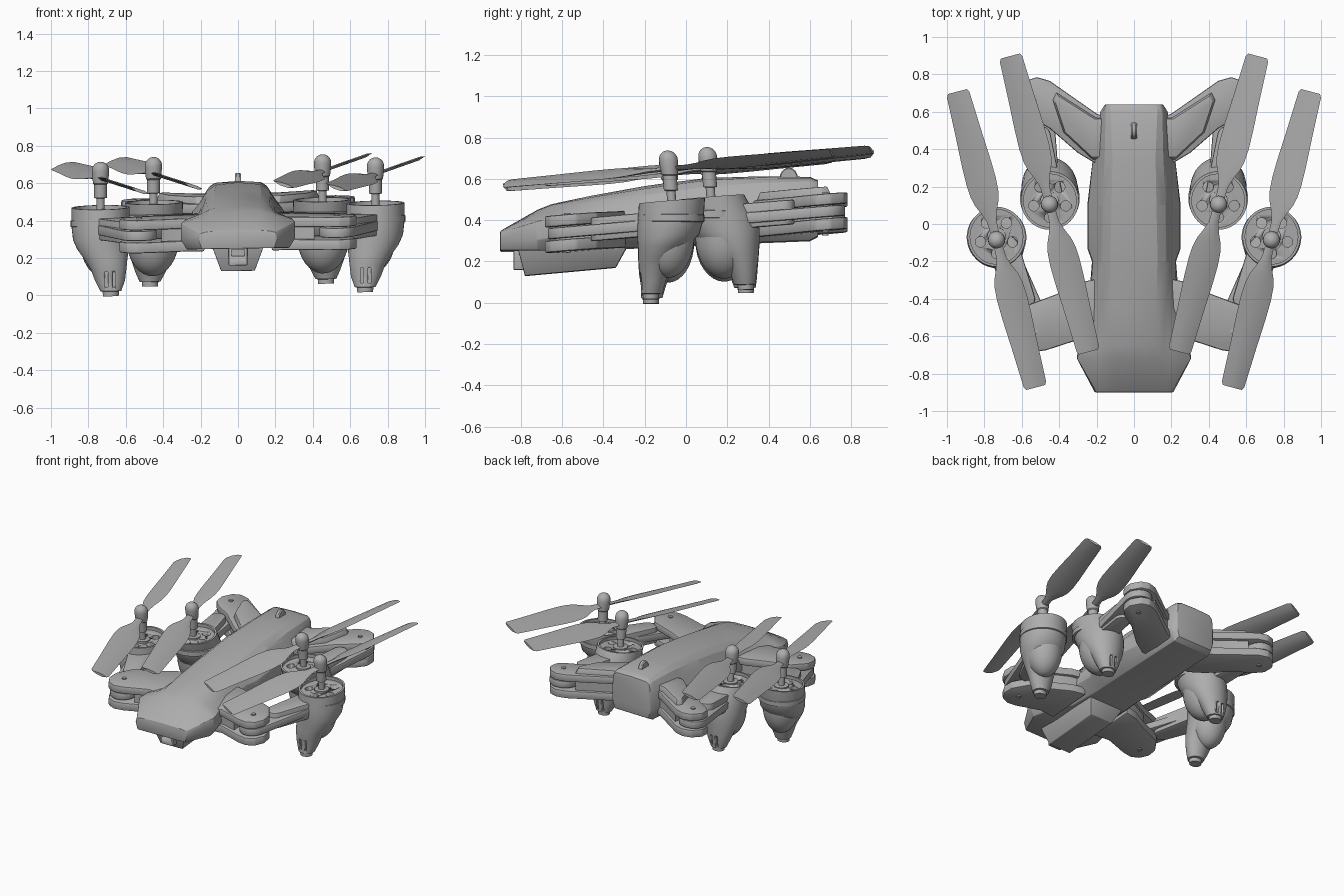
import bpy, bmesh, math
from mathutils import Vector

if "Cube" in bpy.data.objects:
    bpy.data.objects.remove(bpy.data.objects["Cube"], do_unlink=True)

grey = bpy.data.materials.new("matte grey")
grey.use_nodes = True
grey.diffuse_color = (0.42, 0.42, 0.42, 1)
grey.node_tree.nodes["Principled BSDF"].inputs["Base Color"].default_value = (0.42, 0.42, 0.42, 1)
PITCH, ROLL = 0.08, 0.016      # the craft sits slightly nose down and leaning
parts = []


def finish(name, bm, bevel=0.0, angle=32):
    """Turn a bmesh into a shaded object, with an optional rounded edge."""
    bmesh.ops.recalc_face_normals(bm, faces=bm.faces[:])
    me = bpy.data.meshes.new(name)
    bm.to_mesh(me)
    bm.free()
    ob = bpy.data.objects.new(name, me)
    bpy.context.collection.objects.link(ob)
    me.materials.append(grey)
    bpy.ops.object.select_all(action='DESELECT')
    ob.select_set(True)
    bpy.context.view_layer.objects.active = ob
    if bevel:
        mod = ob.modifiers.new("bevel", 'BEVEL')
        mod.width, mod.segments, mod.limit_method = bevel, 2, 'ANGLE'
        bpy.ops.object.modifier_apply(modifier=mod.name)
    bpy.ops.object.shade_smooth_by_angle(angle=math.radians(angle))
    parts.append(ob)
    return ob


def loft(name, rings, bevel=0.0, angle=32):
    """Skin a list of closed rings and cap both ends."""
    bm = bmesh.new()
    vs = [[bm.verts.new(p) for p in ring] for ring in rings]
    n = len(vs[0])
    for a, b in zip(vs, vs[1:]):
        for i in range(n):
            bm.faces.new((a[i], a[(i + 1) % n], b[(i + 1) % n], b[i]))
    bm.faces.new(vs[0])
    bm.faces.new(vs[-1][::-1])
    return finish(name, bm, bevel, angle)


def prism(name, poly, z0, z1, side=1, bevel=0.008):
    """Flat plate following the pitch of the craft."""
    return loft(name, [[(side * x, y, z + PITCH * y) for x, y in poly] for z in (z0, z1)], bevel)


def ring(cx, cy, z, rx, ry, n=40, slope=0.0):
    out = []
    for i in range(n):
        a = 2 * math.pi * i / n
        out.append((cx + rx * math.cos(a), cy + ry * math.sin(a), z + slope * ry * math.sin(a)))
    return out


def lathe(name, cx, cy, profile, lean=0.0, z0=0.0, n=24):
    return loft(name, [ring(cx, cy - lean * (z - z0), z, r, r, n) for r, z in profile])


def stadium(ax, ay, ra, bx, by, rb, n=12):
    """Outline of two circles joined by straight sides."""
    t = math.atan2(by - ay, bx - ax)
    pts = []
    for cx, cy, r, st in ((ax, ay, ra, t + math.pi / 2), (bx, by, rb, t - math.pi / 2)):
        for i in range(n + 1):
            a = st + math.pi * i / n
            pts.append((cx + r * math.cos(a), cy + r * math.sin(a)))
    return pts


def cut(ob, shapes):
    """Subtract a list of lofted cutter shapes, then delete them."""
    for rings in shapes:
        c = loft("cutter", rings)
        parts.remove(c)
        c.hide_render = True
        mod = ob.modifiers.new("cut", 'BOOLEAN')
        mod.operation, mod.solver, mod.object = 'DIFFERENCE', 'EXACT', c
        bpy.context.view_layer.objects.active = ob
        bpy.ops.object.modifier_apply(modifier=mod.name)
        bpy.data.objects.remove(c, do_unlink=True)


def box(x0, x1, y0, y1, z0, z1):
    return [[(x0, y0, z), (x1, y0, z), (x1, y1, z), (x0, y1, z)] for z in (z0, z1)]


# Hull: y, bottom (w, z), side (w, z), shoulder (w, z), canopy (w, z), roof (w, z), crest z
stations = [
    (-0.90, .195, .25, .21, .30, .20, .335, .17, .342, .10, .346, .348),
    (-0.72, .275, .25, .305, .30, .305, .39, .20, .425, .11, .445, .450),
    (-0.65, .26, .25, .30, .31, .29, .405, .195, .44, .11, .472, .478),
    (-0.45, .16, .26, .245, .33, .235, .40, .20, .445, .12, .51, .52),
    (-0.20, .15, .265, .225, .34, .22, .42, .195, .47, .125, .55, .565),
    (-0.13, .15, .27, .25, .34, .245, .43, .195, .48, .125, .56, .575),
    (0.10, .15, .28, .25, .36, .245, .45, .195, .51, .12, .592, .604),
    (0.35, .15, .29, .22, .37, .22, .47, .18, .54, .115, .604, .612),
    (0.60, .15, .30, .18, .38, .18, .49, .165, .56, .125, .602, .610),
    (0.64, .14, .32, .155, .38, .155, .49, .15, .56, .12, .588, .592)]
rings = []
for y, *v in stations:
    half = [(v[i], y, v[i + 1]) for i in range(0, 10, 2)]
    # Rounded haunch between the canopy base and the roof
    (wc, _, zc), (wr, _, zr) = half[3:]
    half.insert(4, (wc * .45 + wr * .55 + .2 * (zr - zc), y, zc * .4 + zr * .6))
    rings.append(half + [(0, y, v[10])] + [(-x, y, z) for x, y, z in half[::-1]])
loft("hull", rings, 0.005, 24)

# Belly keel, nose camera and roof knob
loft("belly_keel", [[(-a, y0, .28), (a, y0, .28), (b, y1, z1), (-b, y1, z1)]
                    for a, b, y0, y1, z1 in ((.145, .09, -.82, -.78, .13), (.145, .09, -.28, -.34, .17))], 0.004)
cam = loft("nose_camera", box(-.05, .05, -.835, -.70, .16, .26), 0.004)
cut(cam, [box(-.035, .035, -.85, -.815, .21, .245)])
loft("roof_knob", [[(x, .498 + q * .045 * math.cos(math.pi * i / 8), .60 + q * .055 * math.sin(math.pi * i / 8))
                    for i in range(9)] for x, q in ((-.016, .9), (-.009, 1), (.009, 1), (.016, .9))])

# Wing brackets, hinges, arms
front_plate = [(.18, -.63), (.30, -.62), (.47, -.675), (.54, -.685), (.60, -.66), (.635, -.60),
               (.63, -.53), (.56, -.43), (.40, -.37), (.28, -.31), (.18, -.29)]
rear_plate = [(.12, .56), (.20, .59), (.45, .765), (.52, .785), (.58, .765), (.625, .70),
              (.62, .63), (.57, .58), (.45, .51), (.30, .38), (.20, .32), (.12, .32)]
front_core = [(.16, -.61), (.30, -.60), (.41, -.63), (.41, -.39), (.28, -.33), (.16, -.31)]
rear_core = [(.10, .55), (.22, .58), (.41, .71), (.43, .52), (.28, .39), (.10, .34)]
rear_panel = [(.12, .57), (.20, .57), (.42, .71), (.44, .67), (.38, .49), (.22, .34), (.12, .34)]
for s, side in ((1, "left"), (-1, "right")):
    for end, plate, core in (("front", front_plate, front_core), ("rear", rear_plate, rear_core)):
        prism(f"{side}_{end}_bracket_top", plate, .41, .465, s, .01)
        prism(f"{side}_{end}_bracket_base", plate, .287, .345, s, .01)
        prism(f"{side}_{end}_bracket_core", core, .34, .415, s, 0)
    # Raised fairing on the rear bracket
    inner = [(x + (.28 - x) * .12, y + (.5 - y) * .12) for x, y in rear_panel]
    loft(f"{side}_rear_fairing", [[(s * x, y, z + PITCH * y) for x, y in p]
                                  for p, z in ((rear_panel, .45), (inner, .502))], .004)
    prism(f"{side}_front_arm", stadium(.53, -.575, .095, .70, -.14, .075), .352, .405, s)
    prism(f"{side}_front_arm_sleeve", stadium(.59, -.40, .06, .695, -.14, .085), .325, .44, s)
    prism(f"{side}_rear_arm", stadium(.53, .675, .095, .46, .16, .065), .352, .405, s)
    prism(f"{side}_rear_arm_sleeve", stadium(.50, .47, .055, .46, .17, .075), .33, .45, s)
    for end, px, py in (("front", .53, -.575), ("rear", .53, .675)):
        z = PITCH * py
        for tag, za, zb in (("top", .46, .472), ("base", .28, .29)):
            lathe(f"{side}_{end}_hinge_pin_{tag}", s * px, py, [(.016, za + z), (.016, zb + z)])

# Motor pods with leaning legs: x, y, z, radius x, radius y
outer_pod = [(.68, -.170, .006, .042, .038), (.68, -.170, .032, .044, .040), (.68, -.166, .034, .056, .052),
             (.684, -.158, .09, .080, .060), (.692, -.152, .15, .095, .075), (.706, -.138, .205, .115, .093),
             (.722, -.110, .26, .138, .122), (.732, -.086, .31, .150, .150), (.735, -.075, .38, .155, .160),
             (.735, -.068, .482, .155, .160)]
inner_pod = [(.47, .290, .055, .042, .038), (.47, .290, .079, .044, .040), (.47, .286, .081, .056, .052),
             (.468, .280, .13, .080, .064), (.465, .268, .18, .100, .080), (.46, .250, .225, .120, .102),
             (.456, .222, .28, .140, .134), (.452, .192, .34, .150, .164), (.45, .165, .41, .154, .170),
             (.45, .125, .505, .155, .156)]
for s, side in ((1, "left"), (-1, "right")):
    for tag, pod, hx, hy, hz, bx, by, br in (("front", outer_pod, .735, -.083, .655, .72, -.085, .125),
                                             ("rear", inner_pod, .452, .107, .676, .456, .185, .14)):
        cx, cy, top, rx, ry = pod[-1]
        rows = pod + [(cx, cy, top, rx - .014, ry - .014), (cx, cy, top - .022, rx - .014, ry - .014)]
        body = loft(f"{side}_{tag}_motor_pod",
                    [ring(s * x, y, z, a, b, 40, PITCH * min(1, z / .4)) for x, y, z, a, b in rows])
        # Vent holes around the shaft, slots in the leg
        holes = []
        for k in range(5):
            a = math.pi / 2 + 2 * math.pi * (k + .5) / 5
            x, y = s * cx + .09 * math.cos(a), cy + .09 * math.sin(a)
            holes.append([ring(x, y, top - d, .028, .028, 16) for d in (.075, -.03)])
        for dx in (-.02, .02):
            fx, fy, fz = s * pod[3][0] + dx, pod[3][1], pod[3][2]
            edge = fy - pod[3][4] if tag == "front" else fy + pod[3][4]
            holes.append(box(fx - .008, fx + .008, edge - .02, edge + .02, fz - .035, fz + .045))
        cut(body, holes)
        # Rounded motor bowl beside the leg
        lathe(f"{side}_{tag}_motor_bowl", s * bx, by,
              [(br * math.cos(t), .31 - .20 * math.sin(t)) for t in (0, .2, .4, .6, .8, 1, 1.2, 1.35, 1.48)], n=40)
        # Drum band
        zb = top - .085
        lathe(f"{side}_{tag}_pod_band", s * cx, cy + (.012 if tag == "rear" else -.003),
              [(.150, zb - .02), (.160, zb - .016), (.160, zb + .016), (.150, zb + .02)], n=40)
        # Shaft, collar and domed hub
        lathe(f"{side}_{tag}_shaft", s * hx, hy, [(.05, top - .03), (.05, top - .012), (.022, top - .01),
              (.022, hz - .125), (.034, hz - .122), (.034, hz - .02)], .08, hz)
        dome = [(.03, hz - .055), (.040, hz - .045), (.043, hz - .02), (.046, hz + .02)]
        dome += [(.046 * math.cos(t), hz + .025 + .046 * math.sin(t)) for t in (.3, .6, .9, 1.2, 1.5)]
        lathe(f"{side}_{tag}_propeller_hub", s * hx, hy, dome, .08, hz)
        # Two pitched blades: distance, half width, share of full pitch
        shape = [(.0, .022, .6), (.10, .026, .8), (.15, .042, 1), (.20, .064, 1), (.25, .076, 1), (.32, .081, 1),
                 (.42, .079, 1), (.60, .070, 1), (.80, .062, 1), (.818, .052, 1)]
        for d, blade in ((1, "back"), (-1, "fore")):
            run = Vector((d * s * .256, d * .967))
            across = Vector((abs(run.y), -run.x * d))
            rows = []
            for r, w, p in shape:
                row = []
                for q, t in ((-1, .003), (-.3, .01), (.5, .01), (1, .003), (.5, -.008), (-.3, -.008)):
                    xy = run * r + across * (w * q)
                    row.append((s * hx + xy.x, hy + xy.y, hz - .019 + .086 * d * r + .33 * d * w * q * p + t))
                rows.append(row)
            loft(f"{side}_{tag}_{blade}_blade", rows, 0, 40)

# Slight sideways lean of the whole craft
for ob in parts:
    for v in ob.data.vertices:
        v.co.z += ROLL * v.co.x
